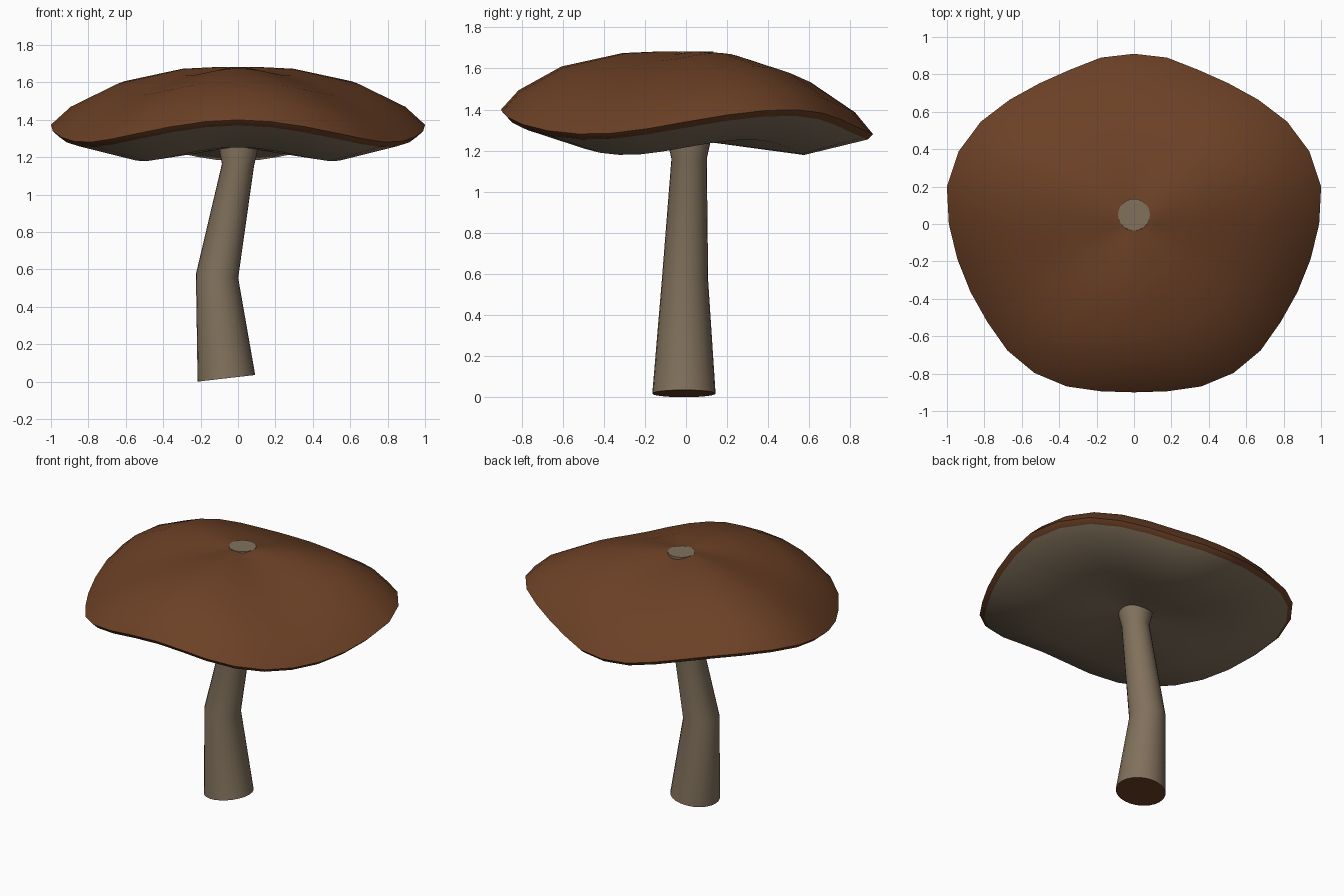
import bpy, bmesh, math

if "Cube" in bpy.data.objects:
    bpy.data.objects.remove(bpy.data.objects["Cube"])


def material(name, rgb):
    m = bpy.data.materials.new(name)
    m.diffuse_color = (*rgb, 1)
    m.use_nodes = True
    m.node_tree.nodes["Principled BSDF"].inputs["Base Color"].default_value = m.diffuse_color
    return m


BROWN = material("cap brown", (0.15, 0.052, 0.019))
TAN = material("stem tan", (0.22, 0.165, 0.107))


def loft(name, rings, start, end, mats, side_mats, start_mat, end_mat):
    """Skin a stack of closed rings and close both ends with fans."""
    bm = bmesh.new()
    loops = [[bm.verts.new(p) for p in ring] for ring in rings]
    n = len(loops[0])
    for k in range(len(loops) - 1):
        a, b = loops[k], loops[k + 1]
        for i in range(n):
            j = (i + 1) % n
            bm.faces.new((a[i], a[j], b[j], b[i])).material_index = side_mats[k]
    for loop, tip, mat in ((loops[0], start, start_mat), (loops[-1], end, end_mat)):
        c = bm.verts.new(tip)
        for i in range(n):
            bm.faces.new((loop[i], loop[(i + 1) % n], c)).material_index = mat
    bmesh.ops.recalc_face_normals(bm, faces=bm.faces)
    mesh = bpy.data.meshes.new(name)
    bm.to_mesh(mesh)
    bm.free()
    for m in mats:
        mesh.materials.append(m)
    ob = bpy.data.objects.new(name, mesh)
    bpy.context.collection.objects.link(ob)
    bpy.ops.object.select_all(action='DESELECT')
    ob.select_set(True)
    bpy.context.view_layer.objects.active = ob
    bpy.ops.object.shade_smooth_by_angle(angle=math.radians(50))
    return ob


# cap: lobed outline (front to back, mirrored in x) with a three-fold wavy rim
RADII = [.90, .912, .94, .958, .957, .943, .947, .963, .99,
         1.02, 1.015, .985, .94, .906, .893, .907, .91]
SEG = 32


def cap_ring(t, z):
    pts = []
    for i in range(SEG):
        a = -math.pi / 2 + 2 * math.pi * i / SEG
        lobe = RADII[min(i, SEG - i)]
        r = t * (0.95 + (lobe - 0.95) * t)
        if t >= 0.95:
            r = t * lobe
        pts.append((r * math.cos(a), r * math.sin(a), z + 0.06 * t * math.sin(3 * a)))
    return pts


# (fraction of radius, height) from the crown over the rim to the underside
profile = [(0.12, 1.676), (0.33, 1.655), (0.66, 1.57), (0.90, 1.44), (1.0, 1.34),
           (0.97, 1.312), (0.62, 1.216), (0.32, 1.235), (0.10, 1.25)]
loft("mushroom_cap", [cap_ring(t, z) for t, z in profile],
     (0, 0, 1.68), (0, 0, 1.253), [BROWN, TAN],
     [0, 0, 0, 0, 0, 1, 1, 1], 0, 1)

# stem: bent tapering tube, (x, y, z, radius, slope in x), tip shows through the crown
STEM = [(-.062, -.01, .018, .154, .115), (-.112, -.005, .565, .113, -.09),
        (0, .015, 1.16, .086, -.05), (.003, .015, 1.25, .106, 0),
        (0, .05, 1.683, .085, 0)]


def stem_ring(x, y, z, r, slope):
    pts = []
    for i in range(24):
        a = 2 * math.pi * i / 24
        c = r * math.cos(a)
        pts.append((x + c, y + r * math.sin(a), z + slope * c))
    return pts


loft("mushroom_stem", [stem_ring(*s) for s in STEM],
     STEM[0][:3], STEM[-1][:3], [TAN, BROWN], [0] * 4, 1, 0)
